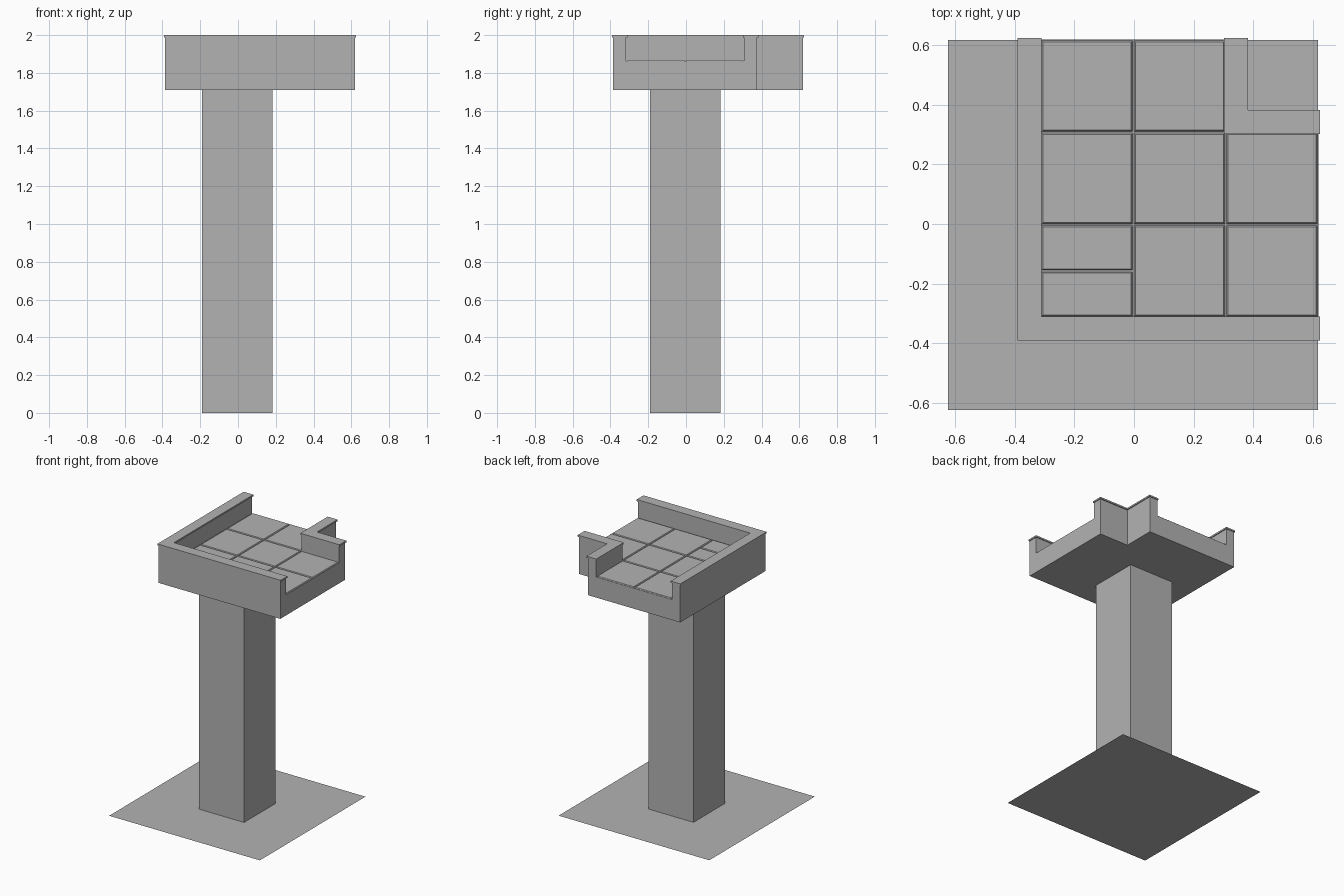
import bpy
import bmesh

default = bpy.data.objects.get("Cube")
if default:
    bpy.data.objects.remove(default, do_unlink=True)

stone = bpy.data.materials.new("grey_stone")
stone.use_nodes = True
stone.diffuse_color = (0.45, 0.45, 0.45, 1)
stone.node_tree.nodes["Principled BSDF"].inputs["Base Color"].default_value = stone.diffuse_color

FLOOR, WALL_TOP, TOP, UNDERSIDE = 1.862, 1.988, 2.0, 1.709


def finish(bm, name):
    bmesh.ops.recalc_face_normals(bm, faces=bm.faces)
    mesh = bpy.data.meshes.new(name)
    bm.to_mesh(mesh)
    bm.free()
    mesh.materials.append(stone)
    obj = bpy.data.objects.new(name, mesh)
    bpy.context.collection.objects.link(obj)
    return obj


def rectangle(bm, x0, x1, y0, y1, z):
    return bm.faces.new([bm.verts.new(p) for p in
                         ((x0, y0, z), (x1, y0, z), (x1, y1, z), (x0, y1, z))])


def raise_faces(bm, faces, height):
    """Extrude a flat patch upward and return its new top faces."""
    result = bmesh.ops.extrude_face_region(bm, geom=faces, use_keep_orig=False)["geom"]
    verts = [g for g in result if isinstance(g, bmesh.types.BMVert)]
    bmesh.ops.translate(bm, verts=verts, vec=(0, 0, height))
    return [g for g in result if isinstance(g, bmesh.types.BMFace)]


def is_wall(i, j):
    return i == 0 or j == 0 or (i == 2 and j >= 2) or (j == 2 and i >= 2)


def grid_cells(bm, lines, z, keep):
    """Joined cells of a square grid, keeping those the rule accepts."""
    verts = [[bm.verts.new((x, y, z)) for y in lines] for x in lines]
    cells = {}
    for i in range(len(lines) - 1):
        for j in range(len(lines) - 1):
            if keep(i, j):
                cells[i, j] = bm.faces.new((verts[i][j], verts[i + 1][j],
                                            verts[i + 1][j + 1], verts[i][j + 1]))
    loose = [v for v in bm.verts if not v.link_faces]
    bmesh.ops.delete(bm, geom=loose, context='VERTS')
    return cells


def merge_flat(bm):
    bmesh.ops.dissolve_limit(bm, angle_limit=0.01, verts=bm.verts, edges=bm.edges)


# Ground sheet
bm = bmesh.new()
rectangle(bm, -0.625, 0.618, -0.625, 0.618, 0)
finish(bm, "ground_sheet")

# Square pillar
bm = bmesh.new()
raise_faces(bm, [rectangle(bm, -0.19, 0.183, -0.19, 0.183, 0)], UNDERSIDE)
finish(bm, "pillar")

# Notched platform with parapet walls rising from its floor
bm = bmesh.new()
lines = (-0.386, -0.317, 0.307, 0.376, 0.619)
cells = grid_cells(bm, lines, UNDERSIDE, lambda i, j: not (i == 3 and j == 3))
bottom = bmesh.ops.duplicate(bm, geom=list(cells.values()))["geom"]
bottom = [g for g in bottom if isinstance(g, bmesh.types.BMFace)]
tops = raise_faces(bm, list(cells.values()), FLOOR - UNDERSIDE)
bmesh.ops.remove_doubles(bm, verts=bm.verts, dist=0.0001)


def wall_at(face):
    c = face.calc_center_median()
    i = sum(c.x > v for v in lines) - 1
    j = sum(c.y > v for v in lines) - 1
    return is_wall(i, j)


raise_faces(bm, [f for f in tops if wall_at(f)], WALL_TOP - FLOOR)
merge_flat(bm)
finish(bm, "platform")

# Slightly overhanging coping on the walls
bm = bmesh.new()
cells = grid_cells(bm, (-0.391, -0.311, 0.302, 0.383, 0.625), WALL_TOP, is_wall)
bottom = bmesh.ops.duplicate(bm, geom=list(cells.values()))
raise_faces(bm, list(cells.values()), TOP - WALL_TOP)
bmesh.ops.remove_doubles(bm, verts=bm.verts, dist=0.0001)
merge_flat(bm)
finish(bm, "wall_coping")

# Floor tiles with narrow grooves between them
bm = bmesh.new()
START, PITCH, GAP, SLOPE = -0.313, 0.3105, 0.007, 0.004


def tile(x0, x1, y0, y1):
    base = rectangle(bm, x0 + GAP - SLOPE, x1 - GAP + SLOPE,
                     y0 + GAP - SLOPE, y1 - GAP + SLOPE, FLOOR)
    top = raise_faces(bm, [base], 0.006)[0]
    c = top.calc_center_median()
    for v in top.verts:
        v.co.x += SLOPE if v.co.x < c.x else -SLOPE
        v.co.y += SLOPE if v.co.y < c.y else -SLOPE


for i in range(3):
    for j in range(3):
        if i == 2 and j == 2:
            continue
        x, y = START + i * PITCH, START + j * PITCH
        rows = 2 if i == 0 and j == 0 else 1
        for k in range(rows):
            tile(x, x + PITCH, y + k * PITCH / rows, y + (k + 1) * PITCH / rows)
finish(bm, "floor_tiles")
